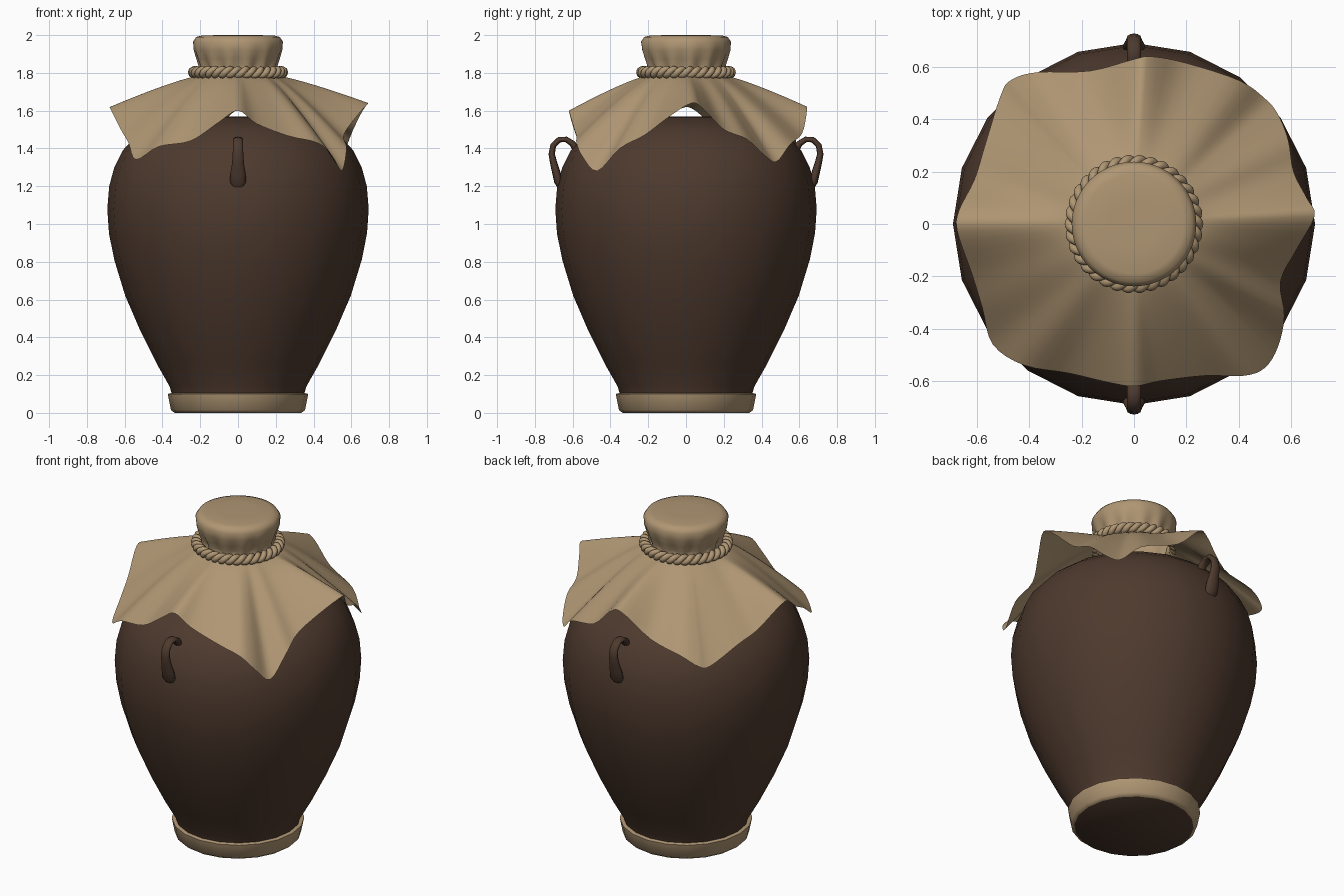
import bpy, bmesh, math
from mathutils import Vector

if "Cube" in bpy.data.objects:
    bpy.data.objects.remove(bpy.data.objects["Cube"])


def material(name, rgb):
    m = bpy.data.materials.new(name)
    m.diffuse_color = (*rgb, 1)
    m.use_nodes = True
    m.node_tree.nodes["Principled BSDF"].inputs["Base Color"].default_value = m.diffuse_color
    return m


BROWN = material("dark brown glaze", (0.076, 0.042, 0.027))
TAN = material("tan cloth", (0.43, 0.305, 0.172))


def finish(name, bm, mats, angle=50, recalc=True):
    if recalc:
        bmesh.ops.recalc_face_normals(bm, faces=bm.faces)
    me = bpy.data.meshes.new(name)
    bm.to_mesh(me)
    bm.free()
    for m in mats:
        me.materials.append(m)
    ob = bpy.data.objects.new(name, me)
    bpy.context.collection.objects.link(ob)
    bpy.ops.object.select_all(action='DESELECT')
    ob.select_set(True)
    bpy.context.view_layer.objects.active = ob
    bpy.ops.object.shade_smooth_by_angle(angle=math.radians(angle))
    return ob


def bridge(bm, a, b):
    n = len(a)
    return [bm.faces.new((a[i], a[(i + 1) % n], b[(i + 1) % n], b[i])) for i in range(n)]


def catmull(a, b, c, d, t):
    return 0.5 * (2 * b + (c - a) * t + (2 * a - 5 * b + 4 * c - d) * t * t
                  + (3 * b - a - 3 * c + d) * t ** 3)


# Jar body with a tan foot band, turned with 20 sides
profile = [(0.335, 0), (0.355, 0.015), (0.372, 0.1), (0.352, 0.105), (0.362, 0.14),
           (0.43, 0.26), (0.515, 0.43), (0.597, 0.62), (0.655, 0.81), (0.683, 0.95),
           (0.692, 1.08), (0.682, 1.2), (0.655, 1.3), (0.61, 1.39), (0.56, 1.445),
           (0.49, 1.5), (0.4, 1.54), (0.3, 1.563), (0.22, 1.57)]
bm = bmesh.new()
rings = []
for r, z in profile:
    rings.append([bm.verts.new((r * math.cos(math.tau * i / 20), r * math.sin(math.tau * i / 20), z))
                  for i in range(20)])
for k in range(len(rings) - 1):
    for f in bridge(bm, rings[k], rings[k + 1]):
        f.material_index = 1 if k < 3 else 0
bm.faces.new(rings[0][::-1])
bm.faces.new(rings[-1])
finish("jar_body", bm, [BROWN, TAN])

# Loop handles, front and back: (distance out, height, half width, half thickness)
loop = [(0.57, 1.37, .027, .02), (0.60, 1.425, .027, .017), (0.635, 1.448, .027, .015),
        (0.672, 1.446, .027, .015), (0.703, 1.415, .027, .016), (0.711, 1.37, .028, .017),
        (0.700, 1.32, .032, .019), (0.686, 1.27, .04, .022), (0.676, 1.225, .043, .022),
        (0.665, 1.195, .03, .015)]
for name, side in (("front_handle", -1), ("back_handle", 1)):
    bm = bmesh.new()
    rings = []
    for i, (y, z, w, h) in enumerate(loop):
        p, q = loop[max(i - 1, 0)], loop[min(i + 1, len(loop) - 1)]
        t = Vector((q[0] - p[0], q[1] - p[1])).normalized()
        ring = []
        for j in range(12):
            a = math.tau * j / 12
            s = h * math.sin(a)
            ring.append(bm.verts.new((w * math.cos(a), side * (y - t.y * s), z + t.x * s)))
        rings.append(ring)
    for a, b in zip(rings, rings[1:]):
        bridge(bm, a, b)
    bm.faces.new(rings[0])
    bm.faces.new(rings[-1])
    finish(name, bm, [BROWN], 70)

# Cloth hem: drooping corners between raised folds
hem = [Vector(p) for p in (
    (0.69, 0.03, 1.64), (0.66, 0.10, 1.60), (0.61, 0.20, 1.50), (0.59, 0.32, 1.45),
    (0.55, 0.42, 1.36), (0.50, 0.48, 1.33), (0.40, 0.55, 1.42), (0.20, 0.615, 1.48),
    (0.07, 0.64, 1.60), (0.0, 0.63, 1.61), (-0.17, 0.585, 1.47), (-0.37, 0.58, 1.42),
    (-0.47, 0.55, 1.37), (-0.51, 0.49, 1.36), (-0.57, 0.30, 1.44), (-0.61, 0.17, 1.49),
    (-0.67, 0.05, 1.60), (-0.675, -0.03, 1.61), (-0.62, -0.19, 1.50), (-0.58, -0.32, 1.43),
    (-0.54, -0.46, 1.34), (-0.42, -0.54, 1.41), (-0.25, -0.57, 1.44), (-0.1, -0.605, 1.54),
    (0.0, -0.62, 1.60), (0.1, -0.60, 1.53), (0.27, -0.58, 1.465), (0.42, -0.58, 1.43),
    (0.5, -0.55, 1.36), (0.55, -0.47, 1.28), (0.575, -0.35, 1.40), (0.56, -0.22, 1.47),
    (0.62, -0.1, 1.56))]
n = len(hem)
edge = [catmull(hem[i - 1], hem[i], hem[(i + 1) % n], hem[(i + 2) % n], s / 4)
        for i in range(n) for s in range(4)]

# Cloth cover: domed cap, gathered neck and draped skirt in one sheet
cap = [(0.10, 2.0, 0), (0.19, 1.998, 0), (0.222, 1.99, 0), (0.238, 1.965, 0),
       (0.233, 1.92, .01), (0.217, 1.875, .025), (0.203, 1.84, .04), (0.198, 1.81, .05)]
bm = bmesh.new()
rings = []
for r, z, wrinkle in cap:
    ring = []
    for e in edge:
        a = math.atan2(e.y, e.x)
        k = r * (1 + wrinkle * math.sin(13 * a))
        ring.append(bm.verts.new((k * math.cos(a), k * math.sin(a), z)))
    rings.append(ring)
STEPS = 12
for s in range(STEPS + 1):
    t = s / STEPS
    ring = []
    for e in edge:
        d = Vector((e.x, e.y, 0)).normalized() * 0.21
        p = d.lerp(Vector((e.x, e.y, 0)), t)
        p.z = 1.785 + (e.z - 1.785) * t ** 1.2
        ring.append(bm.verts.new(p))
    rings.append(ring)
for a, b in zip(rings, rings[1:]):
    bridge(bm, b, a)
bm.faces.new(rings[0])
finish("cloth_cover", bm, [TAN], 60, recalc=False)

# Twisted rope tied round the neck
bm = bmesh.new()
N, TWISTS = 260, 17
for strand in range(2):
    path = []
    for i in range(N):
        a = math.tau * i / N
        b = TWISTS * a + math.pi * strand
        r = 0.232 + 0.016 * math.cos(b)
        path.append(Vector((r * math.cos(a), r * math.sin(a), 1.803 + 0.016 * math.sin(b))))
    rings = []
    for i, p in enumerate(path):
        t = (path[(i + 1) % N] - path[i - 1]).normalized()
        u = t.cross(Vector((0, 0, 1))).normalized()
        v = u.cross(t)
        rings.append([bm.verts.new(p + 0.017 * (u * math.cos(math.tau * j / 8) + v * math.sin(math.tau * j / 8)))
                      for j in range(8)])
    for i in range(N):
        bridge(bm, rings[i], rings[(i + 1) % N])
finish("neck_rope", bm, [TAN], 60)
